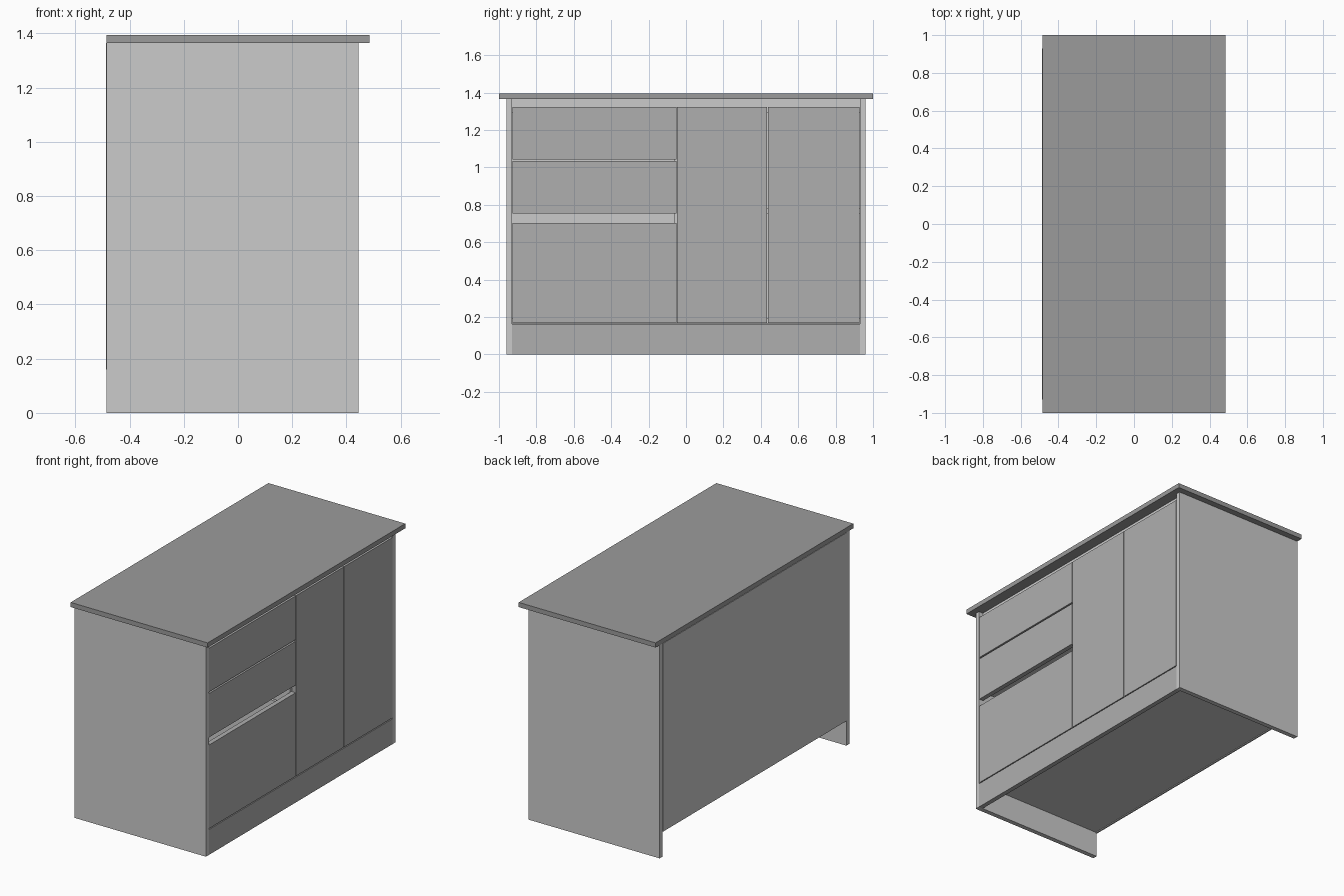
import bpy, bmesh

if "Cube" in bpy.data.objects:
    bpy.data.objects.remove(bpy.data.objects["Cube"])


def material(name, v):
    m = bpy.data.materials.new(name)
    m.diffuse_color = (v, v, v, 1)
    m.use_nodes = True
    m.node_tree.nodes["Principled BSDF"].inputs["Base Color"].default_value = m.diffuse_color
    return m


CARCASS = material("carcass_grey", 0.8)
FRONT = material("front_grey", 0.43)
TOP = material("worktop_grey", 0.33)


def box(name, x, y, z, mat=CARCASS):
    """Box from (min, max) ranges on each axis."""
    bm = bmesh.new()
    bmesh.ops.create_cube(bm, size=1)
    for v in bm.verts:
        v.co = [r[0] if c < 0 else r[1] for c, r in zip(v.co, (x, y, z))]
    me = bpy.data.meshes.new(name)
    bm.to_mesh(me)
    bm.free()
    me.materials.append(mat)
    ob = bpy.data.objects.new(name, me)
    bpy.context.collection.objects.link(ob)
    return ob


XB, XF, T = -0.485, 0.445, 0.03      # back and front of the cabinet, board thickness
XI = XF - T                          # plane behind the fronts
Y = 0.93                             # inner face of the side panels
Z0, ZT = 0.165, 1.365                # floor of the cabinet, underside of worktop

# Worktop, sides, back, base and plinth
box("worktop", (XB, 0.485), (-1, 1), (ZT, 1.395), TOP)
box("side_panel_front", (XB, XF), (-Y - T, -Y), (0, ZT))
box("side_panel_back", (XB, XF), (Y, Y + T), (0, ZT))
box("back_panel", (XB - 0.003, XB + 0.007), (-Y, Y), (Z0 - 0.005, ZT))
box("base_board", (XB + 0.007, XI), (-Y, Y), (Z0, Z0 + T))
box("plinth", (XI, XF), (-Y, Y), (0, Z0 - 0.003), FRONT)

# Inside of the cabinet: divider, top rails and shelf
box("divider", (XB + 0.007, XI - 0.001), (-0.065, -0.035), (Z0 + T, ZT))
for side, y in (("drawer", (-Y, -0.065)), ("door", (-0.035, Y))):
    box(f"top_rail_{side}_side", (XI - 0.1, XI - 0.001), y, (ZT - 0.075, ZT))
box("shelf", (XB + 0.007, XI - 0.03), (-0.035, Y), (0.75, 0.78))

# Doors
for i, y in enumerate(((-0.047, 0.433), (0.438, 0.927))):
    box(f"door_{i + 1}", (XI, XF), y, (0.168, 1.323), FRONT)

# Drawers: a front plus an open box behind it
for i, (z0, z1) in enumerate(((0.168, 0.703), (0.752, 1.033), (1.043, 1.323))):
    n = f"drawer_{i + 1}"
    box(n + "_front", (XI, XF), (-0.927, -0.052), (z0, z1), FRONT)
    a, b, lo, hi = -0.905, -0.09, z0 + 0.04, z1 - 0.06
    xb, t = XB + 0.05, 0.02
    box(n + "_bottom", (xb, XI), (a, b), (lo, lo + t))
    box(n + "_side_left", (xb, XI), (a, a + t), (lo + t, hi))
    box(n + "_side_right", (xb, XI), (b - t, b), (lo + t, hi))
    box(n + "_back", (xb, xb + t), (a + t, b - t), (lo + t, hi))
